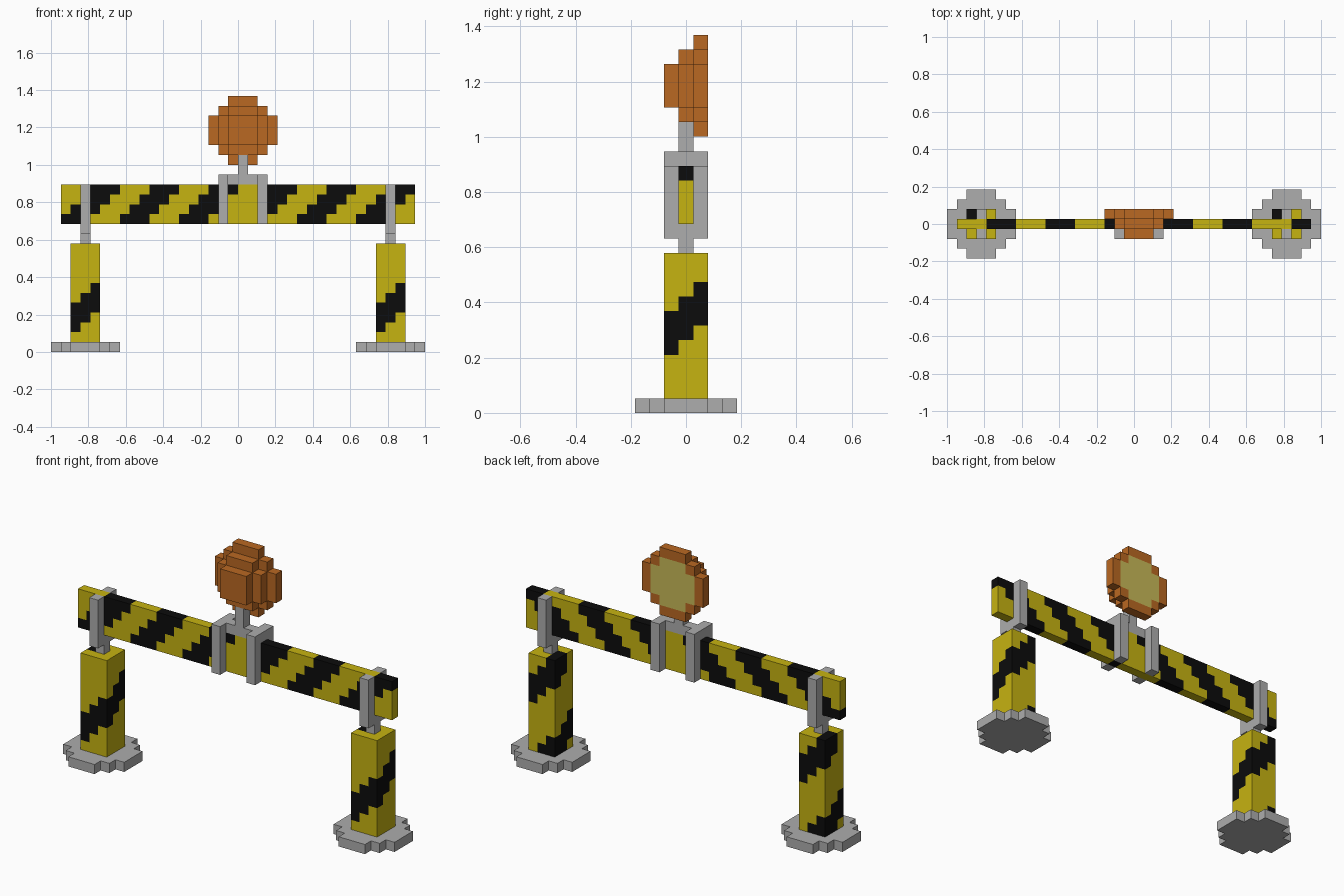
import bpy
import bmesh
from mathutils import Vector
from itertools import product

if "Cube" in bpy.data.objects:
    bpy.data.objects.remove(bpy.data.objects["Cube"], do_unlink=True)

U = 2 / 38  # edge length of one block


def linear(c):
    c /= 255
    return c / 12.92 if c <= 0.04 else ((c + 0.055) / 1.055) ** 2.4


def material(name, *rgb):
    mat = bpy.data.materials.new(name)
    colour = [linear(c) for c in rgb] + [1]
    mat.diffuse_color = colour
    mat.use_nodes = True
    mat.node_tree.nodes["Principled BSDF"].inputs["Base Color"].default_value = colour
    return mat


yellow = material("warning yellow", 198, 179, 17)
black = material("stripe black", 12, 12, 12)
grey = material("metal grey", 173, 173, 173)
orange = material("lamp orange", 186, 104, 34)
lens = material("lens olive", 200, 186, 88)


def blocks(name, cells, mats, rule=lambda cell, normal: 0):
    """Skin a set of unit blocks, keeping only the outer faces."""
    cells = set(cells)
    bm = bmesh.new()
    verts = {}
    for cell in cells:
        for axis, sign in product(range(3), (-1, 1)):
            normal = Vector((0, 0, 0))
            normal[axis] = sign
            if tuple(int(a + b) for a, b in zip(cell, normal)) in cells:
                continue
            ring = []
            for a, b in ((0, 0), (1, 0), (1, 1), (0, 1))[::sign]:
                p = list(cell)
                p[axis] += sign > 0
                p[(axis + 1) % 3] += a
                p[(axis + 2) % 3] += b
                key = tuple(p)
                if key not in verts:
                    verts[key] = bm.verts.new((p[0] * U, (p[1] - 0.5) * U, p[2] * U))
                ring.append(verts[key])
            face = bm.faces.new(ring)
            face.material_index = rule(cell, normal)
    mesh = bpy.data.meshes.new(name)
    bm.to_mesh(mesh)
    bm.free()
    for mat in mats:
        mesh.materials.append(mat)
    obj = bpy.data.objects.new(name, mesh)
    bpy.context.collection.objects.link(obj)
    return obj


def box(xs, ys, zs):
    return list(product(xs, ys, zs))


def in_disc(a, b, r):
    return max(abs(a), abs(b)) <= r and abs(a) + abs(b) <= r + 1


def disc(r):
    span = range(-r, r + 1)
    return [(a, b) for a, b in product(span, span) if in_disc(a, b, r)]


# Striped crossbar: diagonal bands, plain between the middle clamps
def bar_stripe(cell, normal):
    x, _, z = cell
    if -1 < x < 2 or x == 15 and z == 16:
        return 0
    return int((x + 16 - z + 15) % 6 < 3)


blocks("crossbar", box(range(-18, 18), [0], range(13, 17)), [yellow, black], bar_stripe)

# Feet, posts and forks on both sides
WRAP = [(-1, -1), (0, -1), (1, -1), (1, 0), (1, 1), (0, 1), (-1, 1), (-1, 0)]
for side, cx in (("right", -16), ("left", 15)):
    blocks(side + "_foot", [(cx + a, b, 0) for a, b in disc(3)], [grey])

    # the band climbs one block per column around the post
    def post_stripe(cell, normal):
        column = (cell[0] - cx, cell[1])
        if column not in WRAP:
            return 0
        rise = cell[2] - WRAP.index(column) - 2
        return int(rise in range(3) or rise + 8 in range(3))

    blocks(side + "_post", box(range(cx - 1, cx + 2), range(-1, 2), range(1, 11)),
           [yellow, black], post_stripe)
    blocks(side + "_fork",
           [(cx, 0, 11), (cx, 0, 12)] + box([cx], [-1, 1], range(12, 17)), [grey])

# Middle clamp holding the lamp
blocks("lamp_clamp",
       box([-2, 2], [-1, 1], range(13, 18)) + box(range(-2, 3), [0], [17]), [grey])
blocks("lamp_stem", box([0], [0], [18, 19]), [grey])

# Warning lamp: three stacked discs, with a lens on the back
LAMP_Z = 22
lamp_cells = [(a, y, LAMP_Z + b) for y in (-1, 0, 1) for a, b in disc(y + 2)]
blocks("warning_lamp", lamp_cells, [orange, lens],
       lambda cell, normal: int(normal.y > 0 and cell[1] == 1
                                and in_disc(cell[0], cell[2] - LAMP_Z, 2)))
